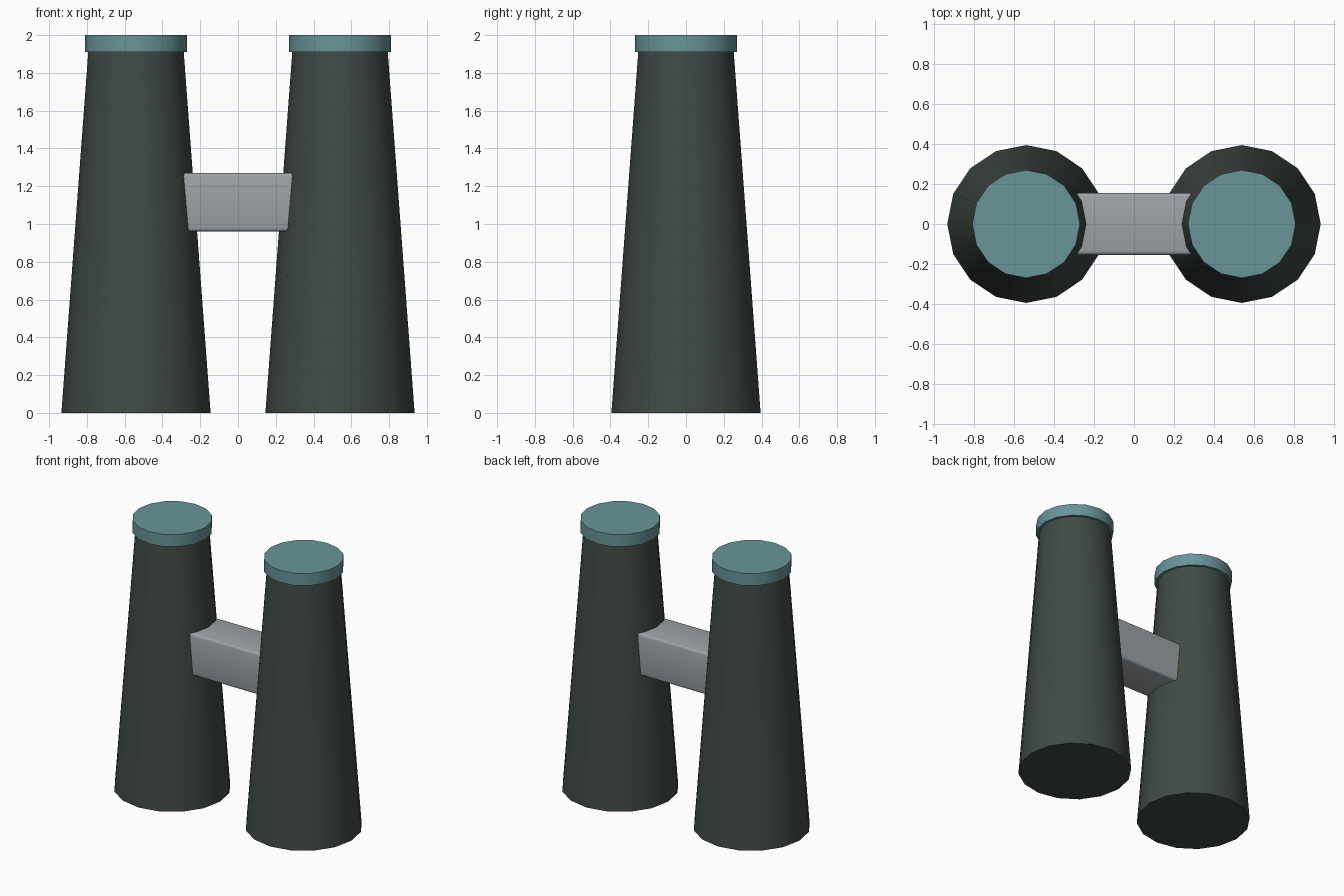
import bpy, bmesh, math

if "Cube" in bpy.data.objects:
    bpy.data.objects.remove(bpy.data.objects["Cube"])

SIDES = 16
SPACING = 0.54          # barrel axis distance from centre


def material(name, rgb):
    m = bpy.data.materials.new(name)
    m.diffuse_color = (*rgb, 1.0)
    m.use_nodes = True
    m.node_tree.nodes["Principled BSDF"].inputs["Base Color"].default_value = m.diffuse_color
    return m


def finish(bm, name, mat):
    me = bpy.data.meshes.new(name)
    bmesh.ops.recalc_face_normals(bm, faces=bm.faces)
    bm.to_mesh(me)
    bm.free()
    me.materials.append(mat)
    ob = bpy.data.objects.new(name, me)
    bpy.context.collection.objects.link(ob)
    bpy.ops.object.select_all(action='DESELECT')
    ob.select_set(True)
    bpy.context.view_layer.objects.active = ob
    bpy.ops.object.shade_smooth_by_angle(angle=math.radians(35))
    return ob


def frustum(name, x, z0, z1, r0, r1, mat):
    bm = bmesh.new()
    bmesh.ops.create_cone(bm, cap_ends=True, segments=SIDES,
                          radius1=r0, radius2=r1, depth=z1 - z0)
    bmesh.ops.translate(bm, vec=(x, 0, (z0 + z1) / 2), verts=bm.verts)
    return finish(bm, name, mat)


green = material("dark green", (0.051, 0.068, 0.057))
teal = material("teal", (0.140, 0.300, 0.318))
grey = material("grey", (0.345, 0.368, 0.385))

# Tapered barrels with eyepiece caps
for side, sx in (("left", -1), ("right", 1)):
    frustum(side + "_barrel", sx * SPACING, 0.0, 1.92, 0.395, 0.252, green)
    frustum(side + "_eyepiece", sx * SPACING, 1.91, 2.0, 0.27, 0.27, teal)

# Bridge between the barrels, long edges softened
bm = bmesh.new()
bmesh.ops.create_cube(bm, size=1.0)
bmesh.ops.scale(bm, vec=(0.68, 0.31, 0.31), verts=bm.verts)
bmesh.ops.translate(bm, vec=(0, 0, 1.115), verts=bm.verts)
long_edges = [e for e in bm.edges if abs(e.verts[0].co.x - e.verts[1].co.x) > 0.1]
bmesh.ops.bevel(bm, geom=long_edges, offset=0.018, segments=3, profile=0.5,
                affect='EDGES')
finish(bm, "bridge", grey)
